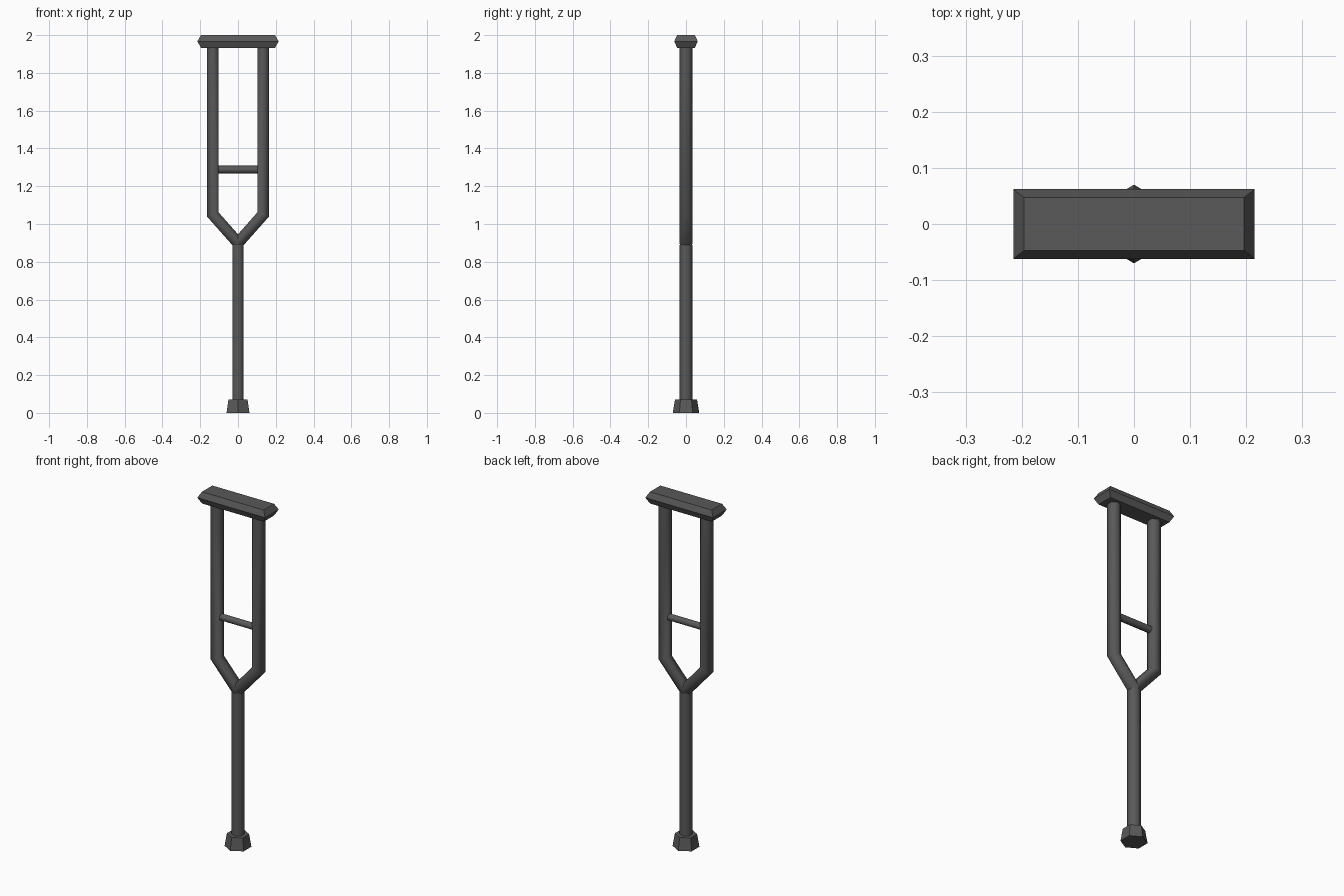
import bpy
import bmesh
from math import cos, sin, pi, radians

cube = bpy.data.objects.get("Cube")
if cube:
    bpy.data.objects.remove(cube)

GREY = (0.1, 0.1, 0.1, 1.0)
grey = bpy.data.materials.new("dark_grey")
grey.use_nodes = True
grey.diffuse_color = GREY
grey.node_tree.nodes["Principled BSDF"].inputs["Base Color"].default_value = GREY


def hexagon(radius):
    """Six (u, v) points with corners on the v axis."""
    return [(radius * cos(pi / 6 + i * pi / 3), radius * sin(pi / 6 + i * pi / 3))
            for i in range(6)]


def loft(name, rings, smooth=False):
    """Skin a list of equal-sized rings and cap both ends."""
    bm = bmesh.new()
    loops = [[bm.verts.new(p) for p in ring] for ring in rings]
    for a, b in zip(loops, loops[1:]):
        for i in range(len(a)):
            j = (i + 1) % len(a)
            bm.faces.new((a[i], a[j], b[j], b[i]))
    bm.faces.new(loops[0])
    bm.faces.new(loops[-1])
    bmesh.ops.recalc_face_normals(bm, faces=bm.faces)
    mesh = bpy.data.meshes.new(name)
    bm.to_mesh(mesh)
    bm.free()
    mesh.materials.append(grey)
    obj = bpy.data.objects.new(name, mesh)
    bpy.context.collection.objects.link(obj)
    if smooth:
        bpy.ops.object.select_all(action='DESELECT')
        obj.select_set(True)
        bpy.context.view_layer.objects.active = obj
        bpy.ops.object.shade_smooth_by_angle(angle=radians(65))
    return obj


def upright(radius, z):
    return [(u, v, z) for u, v in hexagon(radius)]


def rectangle(x, y, z):
    return [(-x, -y, z), (x, -y, z), (x, y, z), (-x, y, z)]


TUBE = 0.035
LEG_X, FORK_Z, BEND_Z, TOP_Z = 0.133, 0.90, 1.05, 1.95

# Rubber foot and lower shaft
loft("foot", [upright(0.07, 0), upright(0.058, 0.072)])
loft("lower_shaft", [upright(TUBE, 0.03), upright(TUBE, 0.89)], smooth=True)

# Forked side tubes: mitred at the bend and where they meet in the middle
slant = ((BEND_Z - FORK_Z) ** 2 + LEG_X ** 2) ** 0.5 / LEG_X
for side, sign in (("left", 1), ("right", -1)):
    section = hexagon(TUBE)
    loft(side + "_fork_tube", [
        [(0, v, FORK_Z - u * slant) for u, v in section],
        [(sign * (LEG_X + u), v, BEND_Z - 0.38 * u) for u, v in section],
        [(sign * (LEG_X + u), v, TOP_Z) for u, v in section],
    ], smooth=True)

# Hand grip between the side tubes
loft("hand_grip", [[(x, u, 1.288 + v) for u, v in hexagon(0.021)]
                   for x in (-LEG_X + 0.01, LEG_X - 0.01)], smooth=True)

# Bevelled underarm pad
loft("underarm_pad", [rectangle(0.196, 0.047, 1.933),
                      rectangle(0.215, 0.062, 1.967),
                      rectangle(0.196, 0.047, 2.0)])
